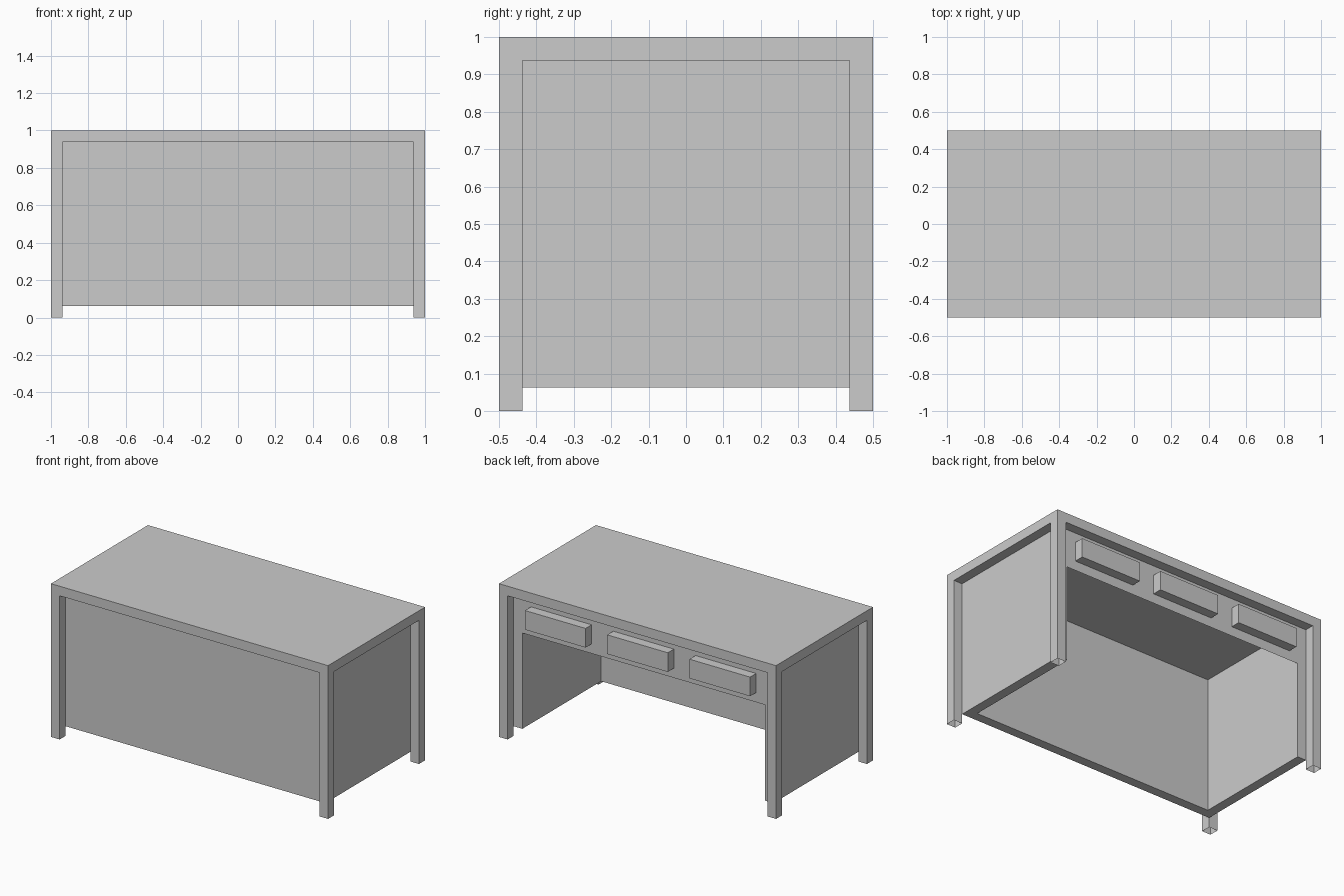
import bpy
import bmesh
from mathutils import Vector

if "Cube" in bpy.data.objects:
    bpy.data.objects.remove(bpy.data.objects["Cube"])

U = 1 / 16  # board thickness, leg width and recess depth


def box(name, lo, hi, open_dir=None):
    """Axis-aligned box from lo to hi; the face pointing to open_dir is left out."""
    lo, hi = Vector(lo), Vector(hi)
    mid = (lo + hi) / 2
    bm = bmesh.new()
    bmesh.ops.create_cube(bm, size=1)
    bmesh.ops.scale(bm, vec=hi - lo, verts=bm.verts)
    bm.normal_update()
    if open_dir:
        gone = [f for f in bm.faces if f.normal.dot(Vector(open_dir)) > 0.9]
        bmesh.ops.delete(bm, geom=gone, context='FACES')
    mesh = bpy.data.meshes.new(name)
    bm.to_mesh(mesh)
    bm.free()
    obj = bpy.data.objects.new(name, mesh)
    obj.location = mid
    bpy.context.collection.objects.link(obj)
    return obj


# Desktop slab
box("desktop", (-1, -0.5, 1 - U), (1, 0.5, 1))

# Four hollow corner legs, open at the foot
for sx, side in ((-1, "left"), (1, "right")):
    for sy, end in ((-1, "front"), (1, "back")):
        cx, cy = sx * (1 - U / 2), sy * (0.5 - U / 2)
        box(f"{end}_{side}_leg", (cx - U / 2, cy - U / 2, 0),
            (cx + U / 2, cy + U / 2, 1 - U), open_dir=(0, 0, -1))

# Recessed front panel and side panels
outer_x, outer_y = 1 - U, 0.5 - U
box("front_panel", (-outer_x, -outer_y, U), (outer_x, -outer_y + U, 1 - U))
for sx, side in ((-1, "left"), (1, "right")):
    cx = sx * (outer_x - U / 2)
    box(f"{side}_panel", (cx - U / 2, -outer_y + U, U),
        (cx + U / 2, outer_y, 1 - U))

# Thin drawer apron on the open back side
apron_x = outer_x - U
mesh = bpy.data.meshes.new("drawer_apron")
mesh.from_pydata([(apron_x, outer_y, 11 * U), (-apron_x, outer_y, 11 * U),
                  (-apron_x, outer_y, 1 - U), (apron_x, outer_y, 1 - U)],
                 [], [(0, 1, 2, 3)])
bpy.context.collection.objects.link(bpy.data.objects.new("drawer_apron", mesh))

# Three drawer fronts standing out from the apron
half = 3.5 * U
for i in (-1, 0, 1):
    cx = i * 9.5 * U
    box(f"drawer_front_{i + 2}", (cx - half, outer_y, 12 * U),
        (cx + half, 0.5, 14 * U), open_dir=(0, -1, 0))
